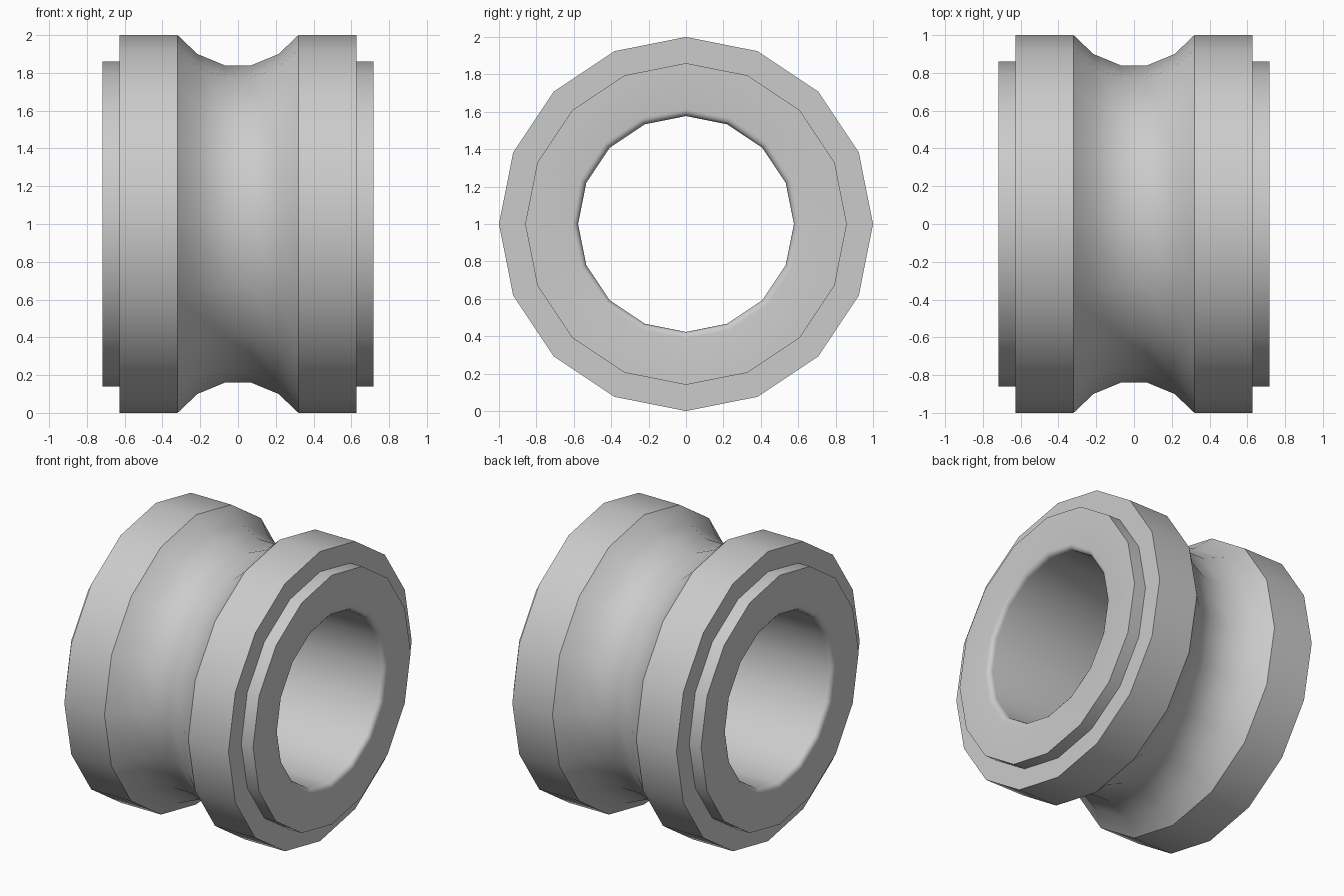
import bpy, bmesh
from math import pi, sin, cos, radians
from mathutils import Vector

SIDES = 16

cube = bpy.data.objects.get("Cube")
if cube:
    bpy.data.objects.remove(cube, do_unlink=True)

grey = bpy.data.materials.new("plain grey")
grey.use_nodes = True
colour = (0.6, 0.6, 0.6, 1)
grey.diffuse_color = colour
grey.node_tree.nodes["Principled BSDF"].inputs["Base Color"].default_value = colour

# Half profile as (x, radius): groove, flange, end step
half = [(0.07, 0.84), (0.215, 0.90), (0.32, 1.0), (0.627, 1.0),
        (0.627, 0.86), (0.717, 0.86)]
# Rounded mouth of the bore
bore, fillet = 0.577, 0.035
for i in range(5):
    a = i * pi / 8
    half.append((0.717 - fillet * (1 - cos(a)), bore + fillet * (1 - sin(a))))

# Mirror the half profile into a closed loop and spin it about the axle
profile = half + [(-x, r) for x, r in reversed(half)]
bm = bmesh.new()
verts = [bm.verts.new((x, 0, r)) for x, r in profile]
edges = [bm.edges.new((v, verts[(i + 1) % len(verts)])) for i, v in enumerate(verts)]
bmesh.ops.spin(bm, geom=verts + edges, cent=(0, 0, 0), axis=(1, 0, 0),
               angle=2 * pi, steps=SIDES, use_duplicate=False)
bmesh.ops.remove_doubles(bm, verts=bm.verts, dist=0.0005)
bmesh.ops.translate(bm, verts=bm.verts, vec=Vector((0, 0, 1)))
bmesh.ops.recalc_face_normals(bm, faces=bm.faces)

mesh = bpy.data.meshes.new("grooved_roller")
bm.to_mesh(mesh)
bm.free()
mesh.materials.append(grey)
roller = bpy.data.objects.new("grooved_roller", mesh)
bpy.context.collection.objects.link(roller)

# Smooth round the barrel, sharp at the flange edges
bpy.ops.object.select_all(action="DESELECT")
roller.select_set(True)
bpy.context.view_layer.objects.active = roller
bpy.ops.object.shade_smooth_by_angle(angle=radians(30))
